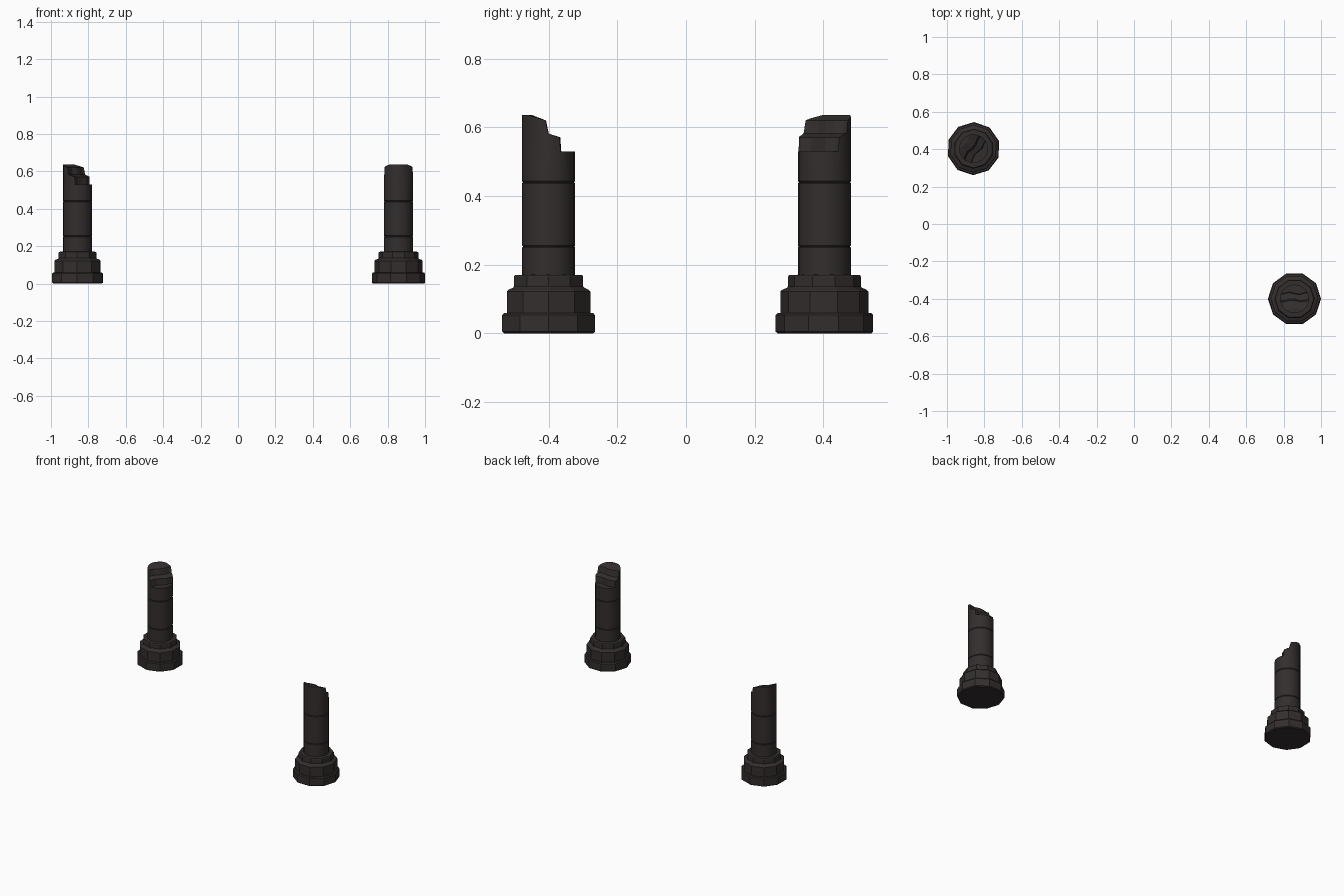
import bpy, bmesh, math

if "Cube" in bpy.data.objects:
    bpy.data.objects.remove(bpy.data.objects["Cube"])

stone = bpy.data.materials.new("dark_stone")
stone.diffuse_color = (0.034, 0.027, 0.027, 1)
stone.use_nodes = True
stone.node_tree.nodes["Principled BSDF"].inputs["Base Color"].default_value = stone.diffuse_color


def finish(name, bm, loc, rot, smooth=False):
    bmesh.ops.recalc_face_normals(bm, faces=bm.faces)
    me = bpy.data.meshes.new(name)
    bm.to_mesh(me)
    bm.free()
    me.materials.append(stone)
    ob = bpy.data.objects.new(name, me)
    bpy.context.collection.objects.link(ob)
    ob.location = loc
    ob.rotation_euler.z = rot
    if smooth:
        me.shade_smooth()
        me.set_sharp_from_angle(angle=math.radians(35))
    return ob


def lathe(profile, sides):
    # stacked rings of (radius, height), capped at both ends
    bm = bmesh.new()
    rings = []
    for r, z in profile:
        rings.append([bm.verts.new((r * math.cos(2 * math.pi * i / sides),
                                    r * math.sin(2 * math.pi * i / sides), z))
                      for i in range(sides)])
    for a, b in zip(rings, rings[1:]):
        for i in range(sides):
            j = (i + 1) % sides
            bm.faces.new((a[i], a[j], b[j], b[i]))
    bm.faces.new(rings[0])
    bm.faces.new(rings[-1])
    return bm


def break_cutter():
    # stepped break: high at -y, low at +y, with edges that wander along x
    steps = [(-0.15, 0.637), (-0.055, 0.636), (-0.012, 0.62), (-0.004, 0.582),
             (0.028, 0.571), (0.031, 0.53), (0.15, 0.528), (0.15, 0.9), (-0.15, 0.9)]
    bm = bmesh.new()
    sections = []
    for k in range(9):
        x = -0.12 + 0.03 * k
        sections.append([bm.verts.new((x, y + (0.006 * math.sin(k * 1.9 + n // 2)
                                               if abs(y) < 0.1 else 0), z))
                         for n, (y, z) in enumerate(steps)])
    for a, b in zip(sections, sections[1:]):
        for i in range(len(steps)):
            j = (i + 1) % len(steps)
            bm.faces.new((a[i], a[j], b[j], b[i]))
    bm.faces.new(sections[0])
    bm.faces.new(sections[-1])
    return bm


# moulded base with worn edges
base_profile = [(0.136, 0), (0.142, 0.005), (0.142, 0.053), (0.137, 0.059), (0.128, 0.06),
                (0.128, 0.122), (0.123, 0.127), (0.109, 0.133), (0.106, 0.137),
                (0.106, 0.165), (0.103, 0.17), (0.07, 0.171)]
# shaft drums separated by thin seams
shaft_profile = [(0.077, 0.16)]
for seam in (0.253, 0.44):
    shaft_profile += [(0.077, seam - 0.003), (0.0745, seam), (0.077, seam + 0.003)]
shaft_profile.append((0.077, 0.75))

for name, x, y, rot in (("right", 0.858, -0.4, 0.0),
                        ("left", -0.858, 0.403, math.radians(-127))):
    loc = (x, y, 0)
    finish(name + "_column_base", lathe(base_profile, 10), loc, rot)
    shaft = finish(name + "_column_shaft", lathe(shaft_profile, 20), loc, rot, True)
    cutter = finish(name + "_break_cutter", break_cutter(), loc, rot)
    cutter.hide_render = True
    cutter.hide_viewport = True
    mod = shaft.modifiers.new("broken_top", "BOOLEAN")
    mod.operation = "DIFFERENCE"
    mod.solver = "EXACT"
    mod.object = cutter
